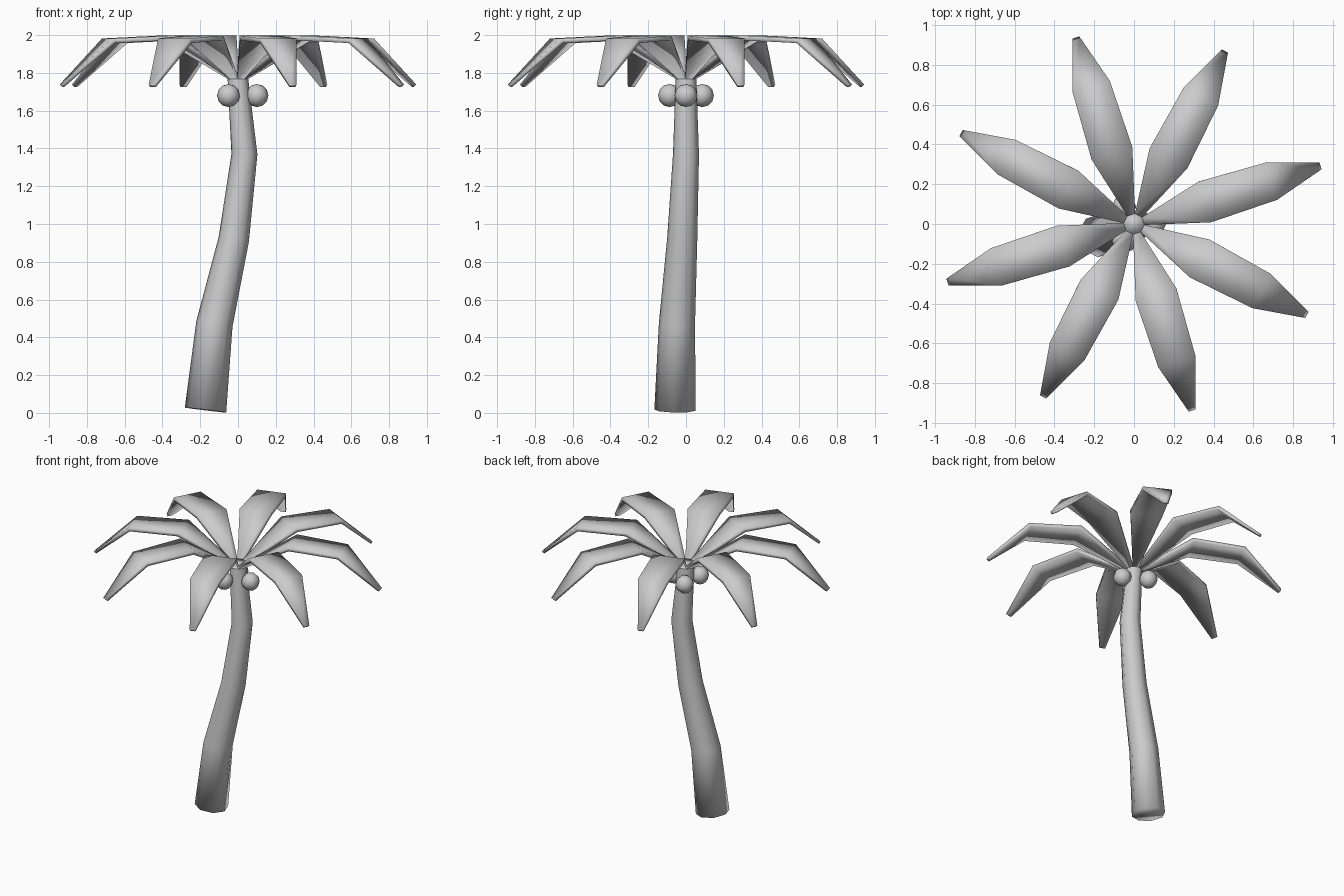
import bpy, bmesh, math
from mathutils import Vector

if "Cube" in bpy.data.objects:
    bpy.data.objects.remove(bpy.data.objects["Cube"])

grey = bpy.data.materials.new("light grey")
grey.diffuse_color = (0.6, 0.6, 0.6, 1)
grey.use_nodes = True
grey.node_tree.nodes["Principled BSDF"].inputs["Base Color"].default_value = grey.diffuse_color
TURN = math.radians(17.3)          # direction of the first leaf
EIGHTH = math.pi / 4


def finish(name, bm):
    bmesh.ops.recalc_face_normals(bm, faces=bm.faces[:])
    mesh = bpy.data.meshes.new(name)
    bm.to_mesh(mesh)
    bm.free()
    mesh.materials.append(grey)
    for p in mesh.polygons:
        p.use_smooth = True
    ob = bpy.data.objects.new(name, mesh)
    bpy.context.collection.objects.link(ob)
    return ob


def loft(bm, rings):
    # Join rings of points into a closed tube
    loops = [[bm.verts.new(p) for p in ring] for ring in rings]
    n = len(loops[0])
    for a, b in zip(loops, loops[1:]):
        for i in range(n):
            j = (i + 1) % n
            bm.faces.new((a[i], a[j], b[j], b[i]))
    bm.faces.new(loops[0][::-1])
    bm.faces.new(loops[-1])


# Trunk: bent, tapering octagonal tube (x, y, z, radius, tilt x, tilt y)
path = [
    (-0.172, -0.058, 0.015, 0.110, 0.12, 0.02),
    (-0.125, -0.048, 0.47, 0.096, 0.17, 0.04),
    (-0.022, -0.020, 0.92, 0.080, 0.18, 0.06),
    (0.034, 0.000, 1.37, 0.069, 0.02, 0.02),
    (0.000, 0.000, 1.765, 0.055, 0.0, 0.0),
    (0.000, 0.000, 1.795, 0.052, 0.0, 0.0),
]
rings = []
for x, y, z, r, tx, ty in path:
    ring = []
    for k in range(8):
        a = TURN + (k + 0.5) * EIGHTH
        dx, dy = r * math.cos(a), r * math.sin(a)
        ring.append((x + dx, y + dy, z - tx * dx - ty * dy))
    rings.append(ring)
bm = bmesh.new()
loft(bm, rings)
finish("trunk", bm)

# Leaves: flat four-sided tubes growing from the sides of the trunk top
# (distance, height, half width, thickness offset outward and upward)
section = [
    (0.048, 1.780, 0.020, 0.000, 0.014),
    (0.377, 1.986, 0.107, -0.005, 0.013),
    (0.718, 1.970, 0.098, 0.006, 0.012),
    (0.976, 1.732, 0.018, 0.007, 0.006),
]
for k in range(8):
    a = TURN + k * EIGHTH
    out = Vector((math.cos(a), math.sin(a), 0))
    side = Vector((-math.sin(a), math.cos(a), 0))
    up = Vector((0, 0, 1))
    rings = []
    for d, z, w, du, dz in section:
        c = out * d + up * z
        t = out * du + up * dz
        rings.append([c + side * w + t, c - side * w + t,
                      c - side * w - t, c + side * w - t])
    bm = bmesh.new()
    loft(bm, rings)
    finish(f"leaf_{k + 1}", bm)

# Three coconuts around the trunk
for k in range(3):
    a = k * math.tau / 3
    bm = bmesh.new()
    bmesh.ops.create_uvsphere(bm, u_segments=8, v_segments=6, radius=0.061)
    ob = finish(f"coconut_{k + 1}", bm)
    ob.location = (0.1 * math.cos(a), 0.1 * math.sin(a), 1.68)
